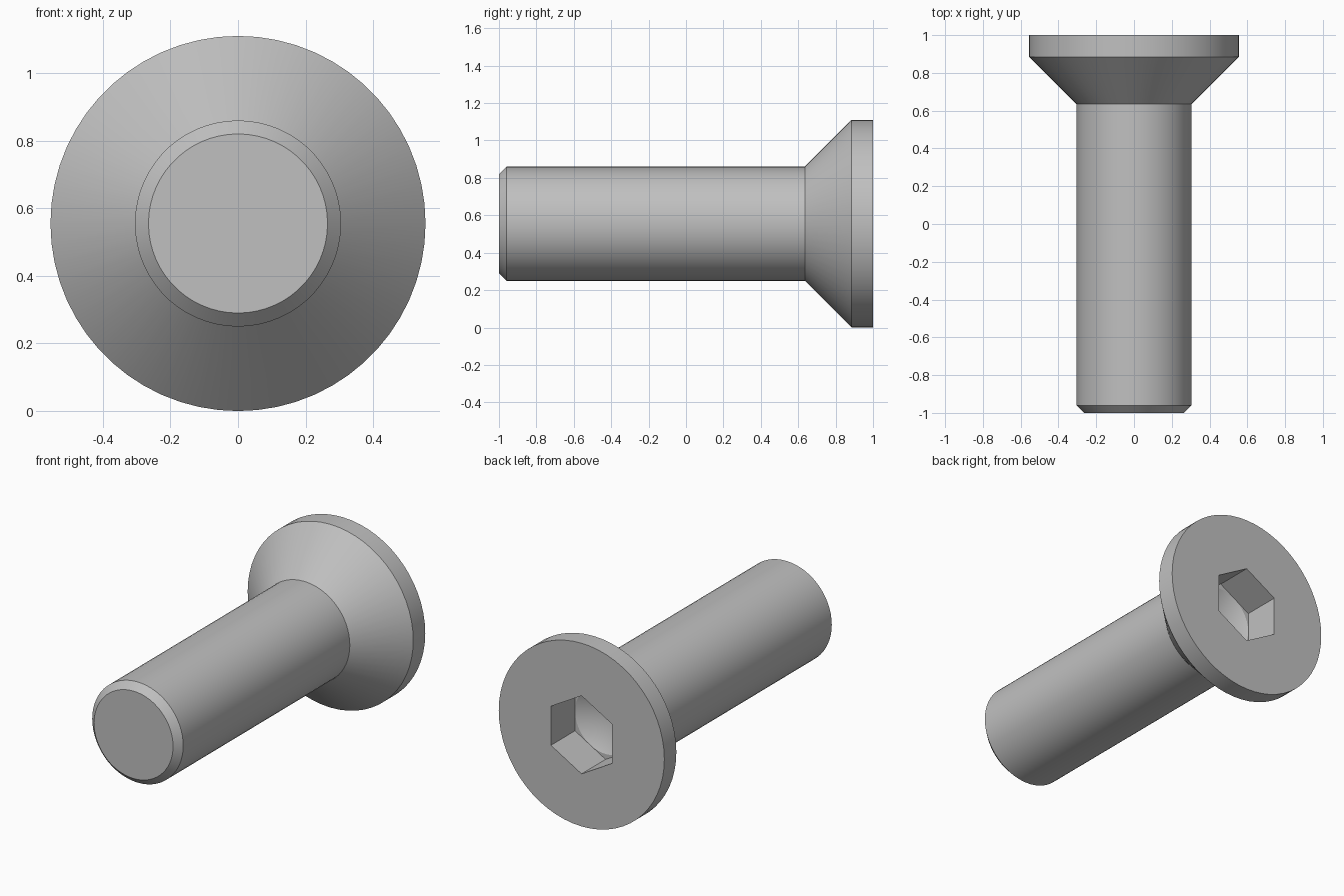
import bpy, bmesh
from math import cos, sin, radians, pi

cube = bpy.data.objects.get("Cube")
if cube:
    bpy.data.objects.remove(cube, do_unlink=True)

SEGMENTS = 60
HEAD_R = 0.555
SHAFT_R = 0.305
SOCKET_APOTHEM = 0.205

steel = bpy.data.materials.new("steel_grey")
steel.use_nodes = True
colour = (0.527, 0.527, 0.527, 1)
steel.diffuse_color = colour
steel.node_tree.nodes["Principled BSDF"].inputs["Base Color"].default_value = colour


def ring(bm, y, radius, hexagon=False):
    """Closed loop around the screw axis, round or hexagonal (radius = apothem)."""
    verts = []
    for i in range(SEGMENTS):
        deg = i * 360 / SEGMENTS
        r = radius / cos(radians((deg + 30) % 60 - 30)) if hexagon else radius
        a = radians(deg)
        verts.append(bm.verts.new((r * cos(a), y, HEAD_R + r * sin(a))))
    return verts


def skin(bm, a, b):
    for i in range(SEGMENTS):
        j = (i + 1) % SEGMENTS
        bm.faces.new((a[i], a[j], b[j], b[i]))


bm = bmesh.new()
rings = [
    # shaft with chamfered tip
    ring(bm, -1.0, 0.265),
    ring(bm, -0.96, SHAFT_R),
    ring(bm, 0.635, SHAFT_R),
    # countersunk head
    ring(bm, 0.885, HEAD_R),
    ring(bm, 1.0, HEAD_R),
    # hex socket and the rim of its drilled floor
    ring(bm, 1.0, SOCKET_APOTHEM, hexagon=True),
    ring(bm, 0.77, SOCKET_APOTHEM, hexagon=True),
    ring(bm, 0.77, SOCKET_APOTHEM - 0.001),
]
for a, b in zip(rings, rings[1:]):
    skin(bm, a, b)

# flat tip
bm.faces.new(rings[0])

# conical socket floor
apex = bm.verts.new((0, 0.655, HEAD_R))
rim = rings[-1]
for i in range(SEGMENTS):
    bm.faces.new((rim[i], rim[(i + 1) % SEGMENTS], apex))

bmesh.ops.recalc_face_normals(bm, faces=bm.faces)
mesh = bpy.data.meshes.new("countersunk_screw")
bm.to_mesh(mesh)
bm.free()
mesh.materials.append(steel)

screw = bpy.data.objects.new("countersunk_screw", mesh)
bpy.context.collection.objects.link(screw)
bpy.ops.object.select_all(action='DESELECT')
screw.select_set(True)
bpy.context.view_layer.objects.active = screw
bpy.ops.object.shade_smooth_by_angle(angle=pi / 8)
